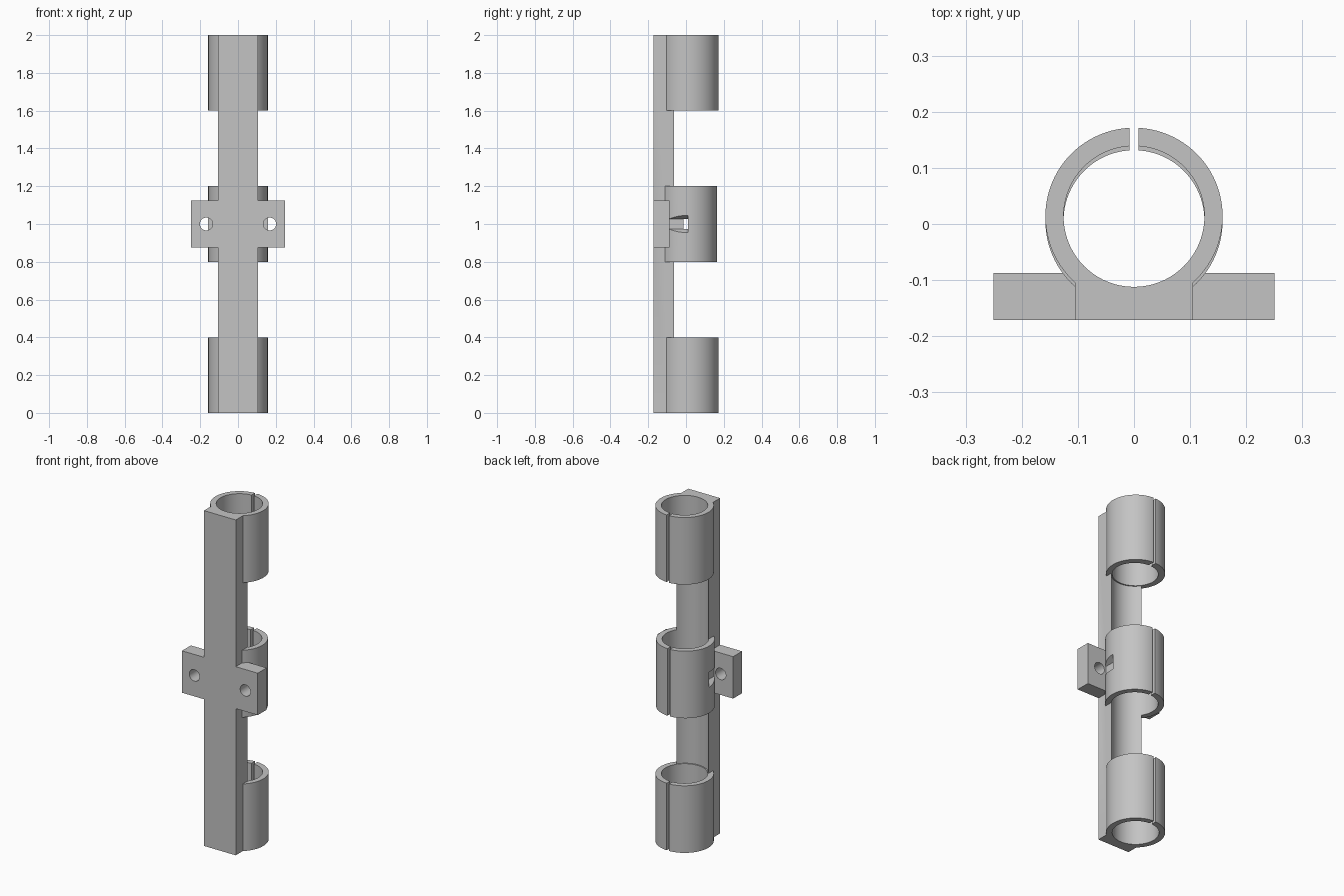
import bpy
import math

cube = bpy.data.objects.get("Cube")
if cube:
    bpy.data.objects.remove(cube, do_unlink=True)

GREY = (0.55, 0.55, 0.55, 1)
mat = bpy.data.materials.new("plain grey")
mat.use_nodes = True
mat.diffuse_color = GREY
mat.node_tree.nodes["Principled BSDF"].inputs["Base Color"].default_value = GREY

OUTER, BORE = 0.158, 0.1255     # collar radii
END_Y, MID_Y = 0.0135, 0.006    # axis of the end collars and of the middle one
FRONT, EAR_BACK = -0.171, -0.087
HOLE_X = 0.168


def box(name, x, y, z):
    """Box from three (min, max) ranges."""
    bpy.ops.mesh.primitive_cube_add(
        size=1, location=[(a + b) / 2 for a, b in (x, y, z)])
    ob = bpy.context.object
    ob.name = name
    ob.scale = [b - a for a, b in (x, y, z)]
    bpy.ops.object.transform_apply(location=True, rotation=True, scale=True)
    return ob


def rod(name, radius, y, z, sides=96):
    """Upright cylinder between two heights."""
    bpy.ops.mesh.primitive_cylinder_add(
        vertices=sides, radius=radius, depth=z[1] - z[0],
        location=(0, y, sum(z) / 2))
    ob = bpy.context.object
    ob.name = name
    bpy.ops.object.transform_apply(location=True, rotation=True, scale=True)
    return ob


def bolt(name, radius, x, y, sides):
    """Cylinder lying along y at mid height."""
    bpy.ops.mesh.primitive_cylinder_add(
        vertices=sides, radius=radius, depth=y[1] - y[0],
        location=(x, sum(y) / 2, 1), rotation=(math.pi / 2, 0, 0))
    ob = bpy.context.object
    ob.name = name
    bpy.ops.object.transform_apply(location=True, rotation=True, scale=True)
    return ob


def combine(target, tool, operation):
    """Apply a boolean and drop the helper."""
    tool.hide_render = True
    mod = target.modifiers.new(operation.lower(), "BOOLEAN")
    mod.operation = operation
    mod.solver = "EXACT"
    mod.object = tool
    bpy.context.view_layer.objects.active = target
    bpy.ops.object.modifier_apply(modifier=mod.name)
    bpy.data.objects.remove(tool, do_unlink=True)


# Spine with a cross bar for the two ears
bracket = box("clip_bracket", (-0.105, 0.105), (FRONT, -0.05), (0, 2))
combine(bracket, box("ears", (-0.25, 0.25), (FRONT, EAR_BACK), (0.875, 1.125)), "UNION")

# Three collars, still solid
for y, z in ((END_Y, (0, 0.4)), (MID_Y, (0.8, 1.2)), (END_Y, (1.6, 2))):
    combine(bracket, rod("collar", OUTER, y, z), "UNION")

# Bores: the spine's groove shares the middle collar's axis
for y, z in ((MID_Y, (0.4, 1.6)), (END_Y, (-0.1, 0.4)), (END_Y, (1.6, 2.1))):
    combine(bracket, rod("bore", BORE, y, z), "DIFFERENCE")

# Split along the back of the collars
combine(bracket, box("split", (-0.008, 0.008), (0.05, 0.3), (-0.1, 2.1)), "DIFFERENCE")

# Screw holes in the ears and hexagonal nut clearance in the middle collar
for side in (-1, 1):
    x = side * HOLE_X
    combine(bracket, bolt("screw_hole", 0.034, x, (-0.3, -0.02), 48), "DIFFERENCE")
    combine(bracket, bolt("nut_slot", 0.051, x, (EAR_BACK, 0.011), 6), "DIFFERENCE")

bracket.data.materials.clear()
bracket.data.materials.append(mat)
for p in bracket.data.polygons:
    p.material_index = 0
bpy.ops.object.select_all(action="DESELECT")
bracket.select_set(True)
bpy.context.view_layer.objects.active = bracket
bpy.ops.object.shade_smooth_by_angle(angle=math.radians(25))
